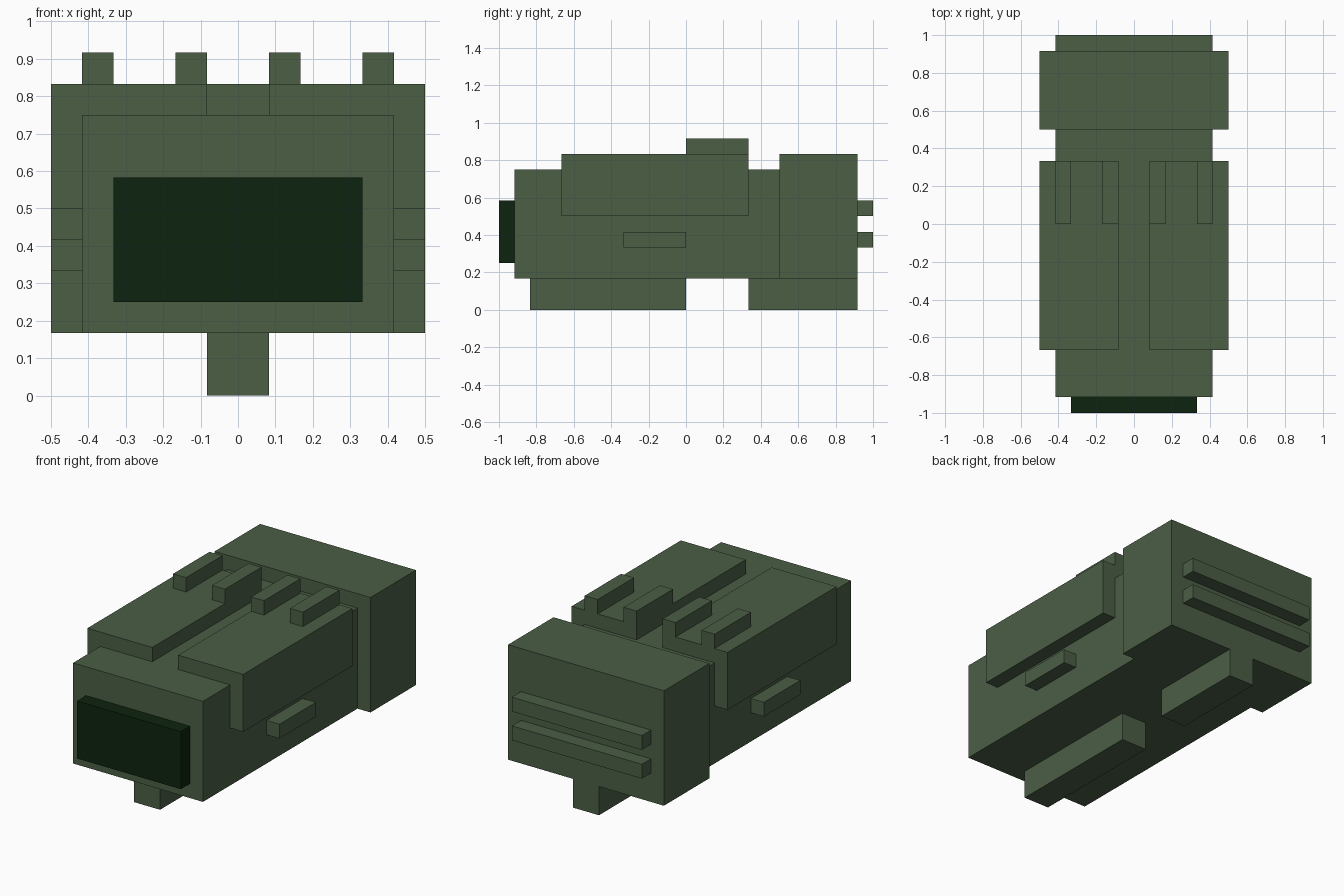
import bpy
import bmesh
from mathutils import Vector

if "Cube" in bpy.data.objects:
    bpy.data.objects.remove(bpy.data.objects["Cube"])

U = 1 / 12  # the model sits on a grid of twelfths


def material(name, rgb):
    m = bpy.data.materials.new(name)
    m.diffuse_color = (*rgb, 1)
    m.use_nodes = True
    m.node_tree.nodes["Principled BSDF"].inputs["Base Color"].default_value = m.diffuse_color
    return m


olive = material("olive green", (0.07, 0.112, 0.06))
glass = material("dark green lens", (0.004, 0.017, 0.0045))


def box(name, x, y, z, mat=olive):
    """Box from (min, max) ranges given in grid units."""
    bm = bmesh.new()
    bmesh.ops.create_cube(bm, size=1)
    lo, hi = Vector((x[0], y[0], z[0])) * U, Vector((x[1], y[1], z[1])) * U
    for v in bm.verts:
        v.co = Vector((lo[i] + (v.co[i] + 0.5) * (hi[i] - lo[i]) for i in range(3)))
    me = bpy.data.meshes.new(name)
    bm.to_mesh(me)
    bm.free()
    me.materials.append(mat)
    ob = bpy.data.objects.new(name, me)
    bpy.context.collection.objects.link(ob)
    return ob


def box_pair(name, x, y, z):
    """Box on the right plus its mirror image on the left."""
    box(name + "_right", x, y, z)
    box(name + "_left", (-x[1], -x[0]), y, z)


# Main housing and wider rear block
box("main_body", (-5, 5), (-11, 6), (2, 9))
box("rear_block", (-6, 6), (6, 11), (2, 10))

# Front lens
box("front_lens", (-4, 4), (-12, -11), (3, 7), glass)

# Mounting fins underneath
box("front_mount", (-1, 1), (-10, 0), (0, 2))
box("rear_mount", (-1, 1), (4, 11), (0, 2))

# Shoulder covers, top ridges and side buttons
box_pair("shoulder_cover", (1, 6), (-8, 4), (6, 10))
box_pair("inner_ridge", (1, 2), (0, 4), (10, 11))
box_pair("outer_ridge", (4, 5), (0, 4), (10, 11))
box_pair("side_button", (5, 6), (-4, 0), (4, 5))

# Horizontal bars on the back
for i, z in enumerate((4, 6)):
    box(f"rear_bar_{i + 1}", (-5, 5), (11, 12), (z, z + 1))
